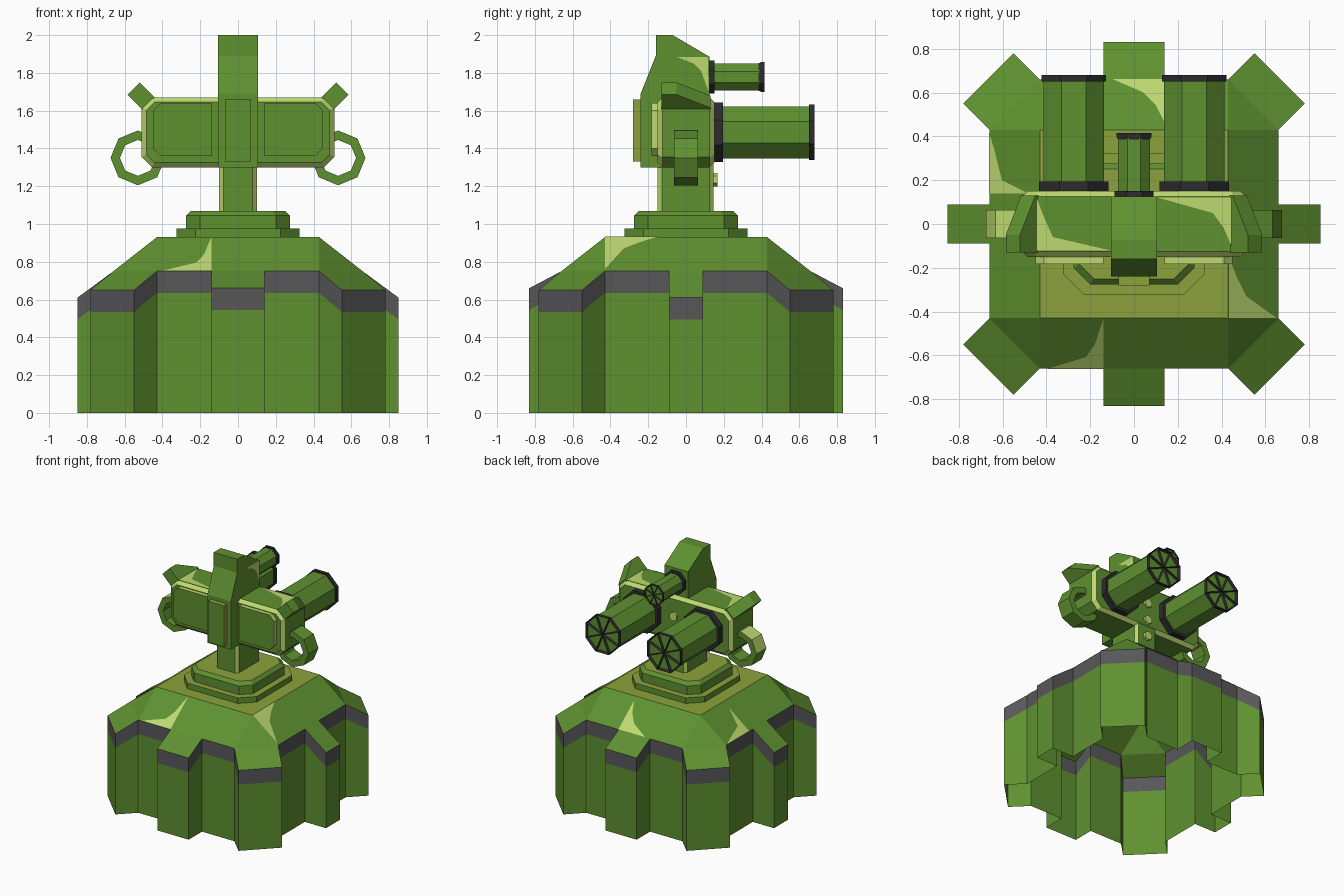
import bpy, bmesh, math
from mathutils import Vector

if "Cube" in bpy.data.objects:
    bpy.data.objects.remove(bpy.data.objects["Cube"])


def srgb(*c):
    lin = [(v / 255 / 12.92 if v < 11 else ((v / 255 + 0.055) / 1.055) ** 2.4) for v in c]
    return (*lin, 1.0)


GREEN, LIGHT, OLIVE, GREY, DARK = range(5)
MATS = []
for nm, col in (("army green", (95, 145, 48)), ("light lime", (190, 217, 112)),
                ("olive", (140, 162, 60)), ("band grey", (88, 87, 89)),
                ("gunmetal", (44, 43, 47))):
    m = bpy.data.materials.new(nm)
    m.diffuse_color = srgb(*col)
    m.use_nodes = True
    m.node_tree.nodes["Principled BSDF"].inputs["Base Color"].default_value = m.diffuse_color
    MATS.append(m)


def finish(name, bm, recalc=True):
    if recalc:
        bmesh.ops.recalc_face_normals(bm, faces=bm.faces[:])
    me = bpy.data.meshes.new(name)
    bm.to_mesh(me)
    bm.free()
    for m in MATS:
        me.materials.append(m)
    ob = bpy.data.objects.new(name, me)
    bpy.context.collection.objects.link(ob)
    return ob


def loft(name, rings, sides=GREEN, caps=(GREEN, GREEN), rule=None, pits=False):
    """Skin a list of point rings; sides may be one material or one per band."""
    bm = bmesh.new()
    vs = [[bm.verts.new(p) for p in r] for r in rings]
    n = len(vs[0])
    for b, (lo, hi) in enumerate(zip(vs, vs[1:])):
        for i in range(n):
            j = (i + 1) % n
            f = bm.faces.new((lo[i], lo[j], hi[j], hi[i]))
            f.material_index = sides[b] if isinstance(sides, tuple) else sides
    for ring, mat in ((vs[0], caps[0]), (vs[-1], caps[1])):
        bm.faces.new(ring).material_index = mat
    bmesh.ops.recalc_face_normals(bm, faces=bm.faces[:])
    if rule:
        for f in bm.faces:
            f.material_index = rule(f)
    if pits:  # wedge-shaped bores in the muzzle
        end = max(bm.faces, key=lambda f: f.calc_center_median().y)
        wedges = bmesh.ops.poke(bm, faces=[end])["faces"]
        bmesh.ops.inset_individual(bm, faces=wedges, thickness=0.012, depth=-0.03)
    return finish(name, bm, False)


def patch(name, pts, direction, mat=LIGHT):
    """Thin painted patch lying just above a surface."""
    bm = bmesh.new()
    off = Vector(direction).normalized() * 0.004
    f = bm.faces.new([bm.verts.new(Vector(p) + off) for p in pts])
    f.material_index = mat
    f.normal_update()
    if f.normal.dot(off) < 0:
        f.normal_flip()
    return finish(name, bm, False)


def cham(hx, hy, c):
    return [(hx, -hy + c), (hx, hy - c), (hx - c, hy), (-hx + c, hy),
            (-hx, hy - c), (-hx, -hy + c), (-hx + c, -hy), (hx - c, -hy)]


# Base: open-bottomed shell with buttresses, outline mirrored from one quadrant
quad = [(.85, .09, .61), (.66, .09, .75), (.66, .43, .75), (.78, .55, .65),
        (.55, .78, .65), (.43, .66, .75), (.14, .66, .75), (.14, .83, .66)]
outline = (quad + [(-x, y, z) for x, y, z in quad[::-1]]
           + [(-x, -y, z) for x, y, z in quad] + [(x, -y, z) for x, y, z in quad[::-1]])
bm = bmesh.new()
rows = [[bm.verts.new((x, y, h(z))) for x, y, z in outline]
        for h in (lambda z: 0, lambda z: z - .115, lambda z: z)]
N = len(outline)
for lo, hi, mat in ((rows[0], rows[1], GREEN), (rows[1], rows[2], GREY)):
    for i in range(N):
        j = (i + 1) % N
        bm.faces.new((lo[i], lo[j], hi[j], hi[i])).material_index = mat
top = rows[2]
inner = [bm.verts.new((sx * .43, sy * .43, .93)) for sx, sy in ((1, 1), (-1, 1), (-1, -1), (1, -1))]
bm.faces.new(inner).material_index = OLIVE
for q in range(4):
    o = q * 8
    t = lambda k: top[(o + k) % N]
    bm.faces.new((t(2), t(3), t(4), t(5)))                 # corner pier top
    bm.faces.new((inner[q], t(2), t(5)))                   # corner slope
    a = 6                                                  # arm after this corner
    bm.faces.new((t(a), t(a + 1), t(a + 2), t(a + 3)))
    bm.faces.new((inner[q], t(5), t(6), t(9), t(10), inner[(q + 1) % 4]))
finish("base_shell", bm)


# Worn paint patches on the four roof slopes; d = distance out, s = along the side
def slope_pt(side, s, d):
    z = .93 - (d - .43) * .7826
    return {"f": (s, -d, z), "b": (s, d, z), "l": (-d, s, z), "r": (d, s, z)}[side]


for side, dirn, pts in (
        ("f", (0, -1, 1.28), [(-.14, .43), (-.14, .66), (-.40, .66), (-.22, .605), (-.18, .55)]),
        ("b", (0, 1, 1.28), [(.14, .46), (.14, .66), (-.10, .66), (.04, .60), (.10, .54)]),
        ("l", (-1, 0, 1.28), [(.14, .48), (.14, .66), (.42, .66), (.34, .635), (.20, .60)]),
        ("r", (1, 0, 1.28), [(-.43, .43), (-.15, .43), (-.25, .47), (-.33, .51), (-.43, .65)])):
    patch("roof_patch_" + side, [slope_pt(side, *p) for p in pts], dirn)


# Turntable flanges and post
def zring(hx, hy, c, z, cy=0):
    return [(x, y + cy, z) for x, y in cham(hx, hy, c)]


loft("lower_flange", [zring(.325, .325, .1, .925), zring(.325, .325, .1, .975)], caps=(GREEN, OLIVE))
loft("upper_flange", [zring(.275, .275, .075, .97), zring(.275, .275, .075, 1.045),
                      zring(.25, .25, .068, 1.07)], caps=(GREEN, OLIVE))
loft("post", [zring(.1, .148, .022, 1.06, -.002), zring(.1, .148, .022, 1.34, -.002)],
     rule=lambda f: LIGHT if min(abs(f.normal.x), abs(f.normal.y)) > .3 else GREEN)


# Turret body with light bevelled rims
def body_ring(y, inset):
    return [(x, y, 1.485 + z) for x, z in cham(.51 - inset, .185 - inset, .055 - inset * .5)]


loft("turret_body", [body_ring(-.15, .025), body_ring(-.125, 0), body_ring(.125, 0),
                     body_ring(.15, .025)], sides=(LIGHT, GREEN, LIGHT))
patch("body_patch_left", [(-.445, .12, 1.67), (-.445, -.12, 1.67), (-.11, -.12, 1.67),
                          (-.37, -.06, 1.67), (-.41, .03, 1.67)], (0, 0, 1))
patch("body_patch_right", [(.445, -.10, 1.67), (.445, .12, 1.67), (.11, .12, 1.67),
                           (.36, .05, 1.67), (.41, -.02, 1.67)], (0, 0, 1))

# Central spine, its front plate and worn patch
spine = [(-.24, 1.3), (-.24, 1.69), (-.16, 1.89), (-.16, 2.0), (-.07, 2.0),
         (.125, 1.885), (.125, 1.5), (-.1, 1.3)]
loft("spine", [[(x, y, z) for y, z in spine] for x in (-.105, .105)])
loft("spine_plate", [[(sx * .07, y, z) for sx, z in ((-1, 1.33), (1, 1.33), (1, 1.66), (-1, 1.66))]
                     for y in (-.23, -.28)], sides=OLIVE)
patch("spine_patch", [(.105, y, z) for y, z in ((-.05, 1.885), (.115, 1.885), (.12, 1.70),
                                               (.08, 1.81), (.04, 1.85))], (1, 0, 0))


# Octagonal barrels with dark collars and muzzles
def barrel(name, cx, cz, tube, collar, muzzle, r):
    def oct_ring(y, a):
        R = a / math.cos(math.pi / 8)
        return [(cx + R * math.cos((k + .5) * math.pi / 4), y,
                 cz + R * math.sin((k + .5) * math.pi / 4)) for k in range(8)]
    loft(name + "_tube", [oct_ring(y, r[0]) for y in tube])
    loft(name + "_collar", [oct_ring(y, r[1]) for y in collar], DARK, (DARK, DARK))
    loft(name + "_muzzle", [oct_ring(y, r[2]) for y in muzzle], DARK, (DARK, DARK), pits=True)


barrel("top_gun", 0, 1.778, (.12, .405), (.12, .15), (.395, .415), (.072, .088, .08))

for s, side in ((-1, "left"), (1, "right")):
    barrel(side + "_gun", s * .275, 1.485, (.15, .66), (.148, .195), (.65, .68), (.137, .158, .147))

    # Front panel with chamfered outer corners
    panel = [(.14, 1.36), (.41, 1.36), (.45, 1.40), (.45, 1.60), (.41, 1.64), (.14, 1.64)]
    loft(side + "_front_panel", [[(s * x, y, z) for x, z in panel] for y in (-.14, -.183)], sides=LIGHT)

    # Diagonal shoulder fin, tapering to the rear
    def fin(y, d):
        return [(s * (.43 + a + d), y, 1.595 + b + d) for a, b in ((0, .065), (.065, 0), (.065 - .08, -.08), (-.08, -.015))]
    loft(side + "_fin", [fin(-.13, .09), fin(-.05, .09), fin(.13, .02)])

    # Side ring handle
    bm = bmesh.new()
    loops = []
    for k in range(8):
        c, w = s * math.cos(k * math.pi / 4), math.sin(k * math.pi / 4)
        loops.append([bm.verts.new((s * .53 + c * r, y, 1.35 + w * r))
                      for r, y in ((.145, -.063), (.145, .063), (.095, .063), (.095, -.063))])
    for k in range(8):
        a, b = loops[k], loops[(k + 1) % 8]
        for i in range(4):
            f = bm.faces.new((a[i], a[(i + 1) % 4], b[(i + 1) % 4], b[i]))
            if s < 0 and i == 0 and k in (0, 1, 2):   # worn outer faces on the left ring
                f.material_index = LIGHT
    finish(side + "_ring", bm)

# Hexagonal bolts down the back
for i, z in enumerate((1.235, 1.37, 1.51)):
    loft("back_bolt_%d" % (i + 1),
         [[(.036 * math.cos(k * math.pi / 3 + math.pi / 6), y, z + .036 * math.sin(k * math.pi / 3 + math.pi / 6))
           for k in range(6)] for y in (.14, .168)], LIGHT, (LIGHT, LIGHT))
